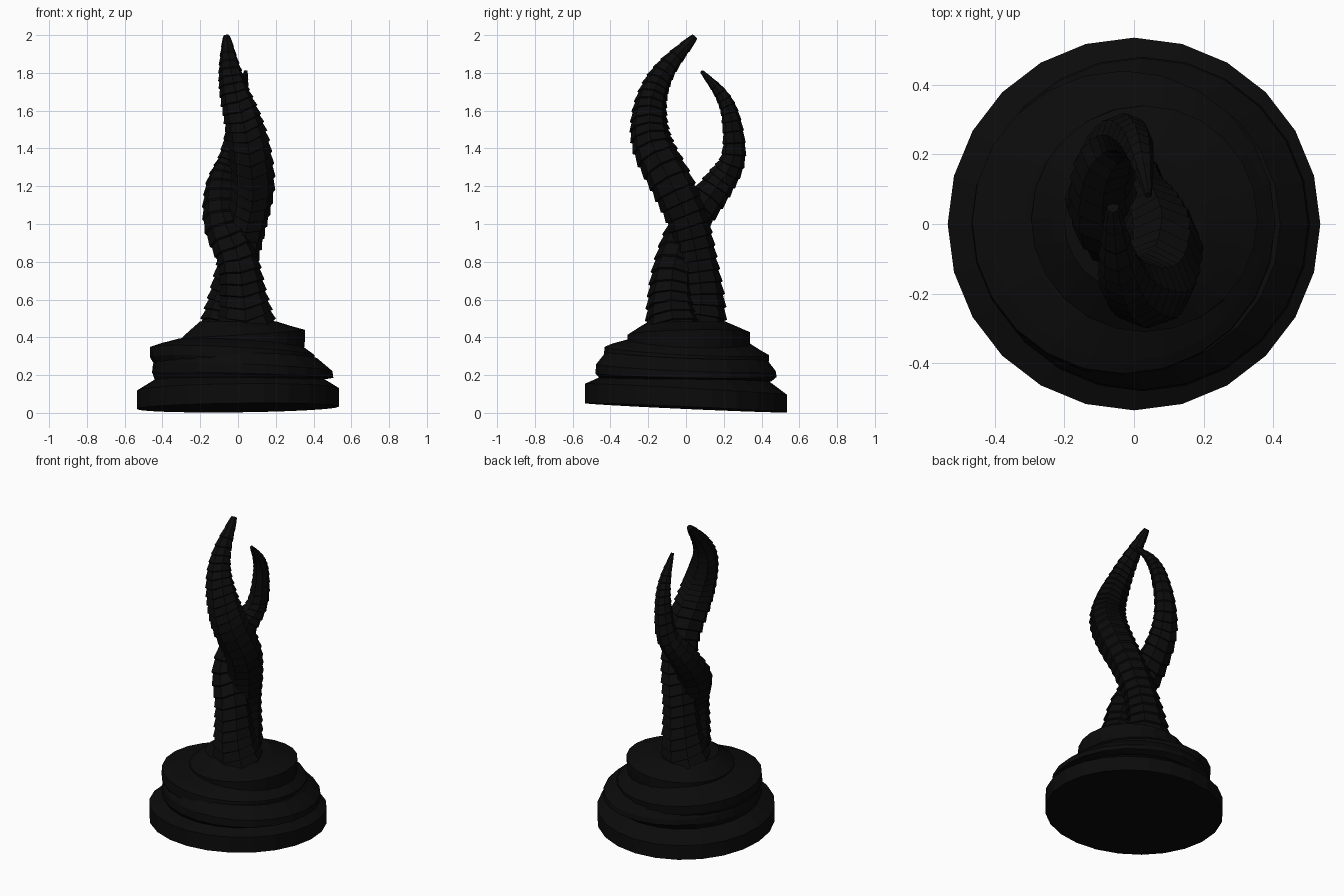
import bpy, bmesh, math
from mathutils import Vector

if "Cube" in bpy.data.objects:
    bpy.data.objects.remove(bpy.data.objects["Cube"])

black = bpy.data.materials.new("near_black")
black.diffuse_color = (0.0033, 0.0033, 0.0033, 1)
black.use_nodes = True
black.node_tree.nodes["Principled BSDF"].inputs["Base Color"].default_value = black.diffuse_color


def loft(name, rings):
    """Skin a list of vertex rings and cap both ends."""
    bm = bmesh.new()
    rows = [[bm.verts.new(p) for p in ring] for ring in rings]
    n = len(rows[0])
    for a, b in zip(rows, rows[1:]):
        for i in range(n):
            j = (i + 1) % n
            bm.faces.new((a[i], a[j], b[j], b[i]))
    bm.faces.new(rows[0][::-1])
    bm.faces.new(rows[-1])
    bmesh.ops.recalc_face_normals(bm, faces=bm.faces)
    me = bpy.data.meshes.new(name)
    bm.to_mesh(me)
    bm.free()
    me.materials.append(black)
    ob = bpy.data.objects.new(name, me)
    bpy.context.collection.objects.link(ob)
    return ob


def tilted_ring(cx, cy, r, z, tx, ty, n=24):
    """Circle whose height slopes by tx along x and ty along y."""
    pts = []
    for i in range(n):
        a = 2 * math.pi * i / n
        c, s = math.cos(a), math.sin(a)
        pts.append((cx + r * c, cy + r * s, z + r * (tx * c + ty * s)))
    return pts


# Plinth: slightly tilted disc with a bevelled upper edge
loft("plinth", [tilted_ring(*p) for p in (
    (0, 0, .535, .027, .012, -.045),
    (0, 0, .535, .125, .012, -.055),
    (.01, -.01, .44, .183, 0, -.02),
    (.01, 0, .40, .2, 0, 0))])

# Stacked coils: each one is tilted and shifted a different way
coils = [
    ("lower_coil", [(.015, 0, .45, .17, .02, -.01), (.025, 0, .48, .2, -.03, -.02),
                    (.025, 0, .475, .24, -.04, -.04), (.0, 0, .42, .31, -.05, -.04)]),
    ("middle_coil", [(-.01, 0, .43, .23, -.05, -.03), (-.03, 0, .437, .275, -.05, -.05),
                     (-.03, .005, .435, .328, -.05, -.05), (-.02, .005, .40, .345, -.05, -.05),
                     (0, .01, .31, .385, -.03, -.02)]),
    ("upper_coil", [(.02, .01, .33, .34, .0, .02), (.03, .015, .325, .38, .04, .03),
                    (.03, .015, .325, .42, .06, .02), (.02, .015, .26, .455, .02, 0),
                    (0, .005, .20, .485, 0, 0)]),
]
for name, rows in coils:
    loft(name, [tilted_ring(*p) for p in rows])


def spline(pts, u):
    """Catmull-Rom point on (x, y, z, radius) knots, u in 0..1."""
    p = [Vector(q) for q in pts]
    p = [2 * p[0] - p[1]] + p + [2 * p[-1] - p[-2]]
    f = u * (len(pts) - 1)
    k = min(int(f), len(pts) - 2)
    t = f - k
    a, b, c, d = p[k:k + 4]
    return .5 * (2 * b + (c - a) * t + (2 * a - 5 * b + 4 * c - d) * t * t
                 + (3 * b - a - 3 * c + d) * t ** 3)


def horn(name, pts, segments, sides=8):
    """Tapered horn of overlapping plates, each flared at its lower edge."""
    rings = []
    for s in range(segments):
        for v, flare in ((0, 1.06), (.9, .96)):
            u = (s + v) / segments
            q = spline(pts, u)
            t = (spline(pts, min(u + .01, 1)) - spline(pts, max(u - .01, 0))).to_3d().normalized()
            side = Vector((1, 0, 0))
            side = (side - t * side.dot(t)).normalized()
            other = t.cross(side)
            r = q.w * flare
            ring = []
            for i in range(sides):
                a = 2 * math.pi * i / sides
                c, d = math.cos(a), math.sin(a)
                ring.append(q.to_3d() + r * (c * side + d * other)
                            + t * q.w * .2 * (abs(c) - .6))
            rings.append(ring)
    end = spline(pts, 1)
    tip = end.to_3d()
    rings.append([tip + (p - tip) * .8 + t * .015 for p in rings[-1]])
    return loft(name, rings)


# Two horns twisted around each other
horn("tall_horn", [
    (-.05, .06, .42, .16), (-.03, .08, .6, .125), (0, .06, .8, .105),
    (.045, .015, 1.0, .105), (.08, -.07, 1.2, .112), (.06, -.17, 1.4, .11),
    (.025, -.195, 1.55, .097), (-.02, -.17, 1.7, .077), (-.045, -.1, 1.83, .055),
    (-.06, .04, 1.985, .022)], 30)
horn("short_horn", [
    (.05, -.06, .42, .16), (.03, -.08, .6, .125), (0, -.06, .8, .105),
    (-.08, .02, 1.0, .1), (-.085, .165, 1.2, .085), (-.035, .25, 1.35, .065),
    (0, .24, 1.55, .05), (.02, .19, 1.68, .036), (.04, .09, 1.8, .012)], 28)
